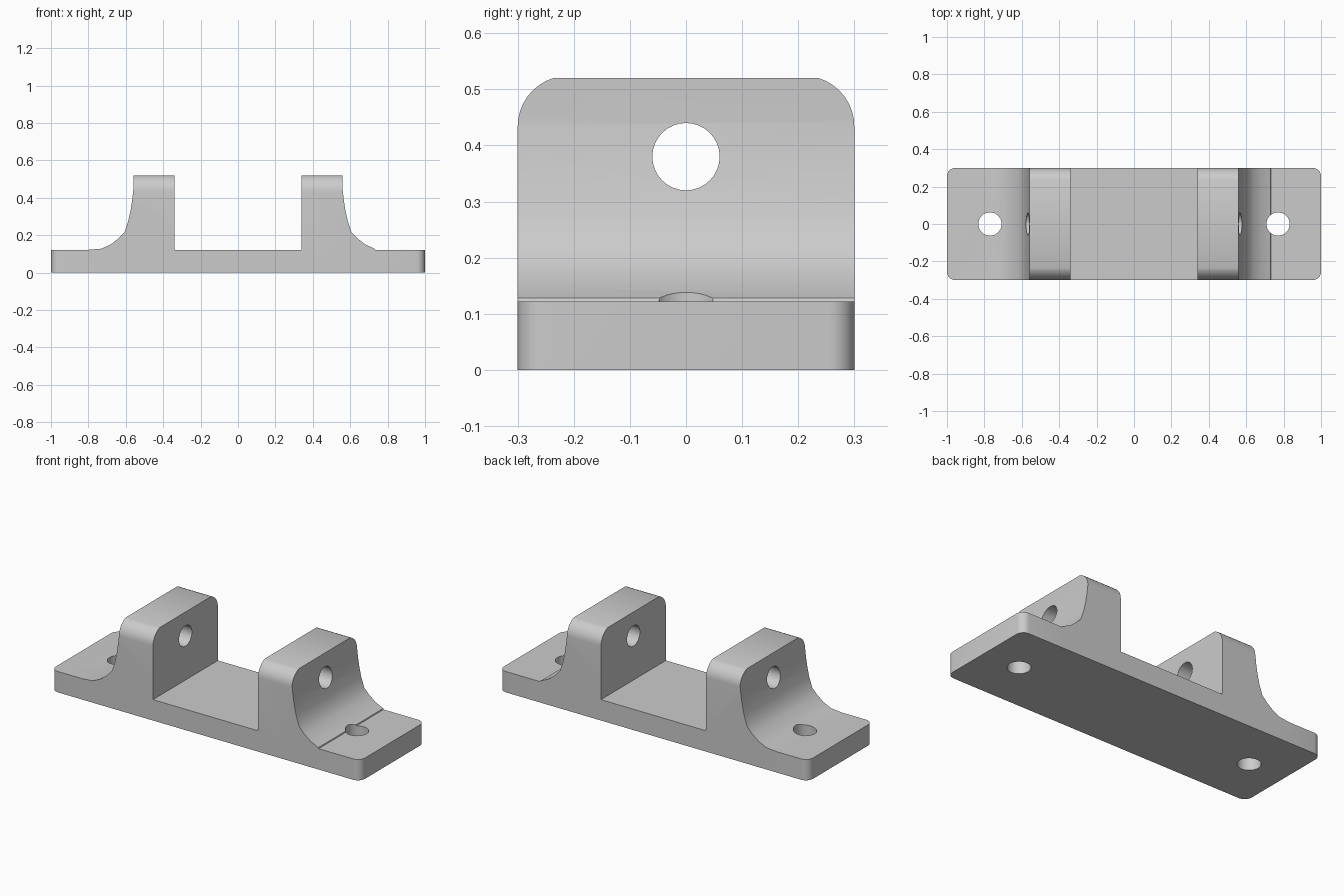
import bpy
import bmesh
import math
from mathutils import Vector

default = bpy.data.objects.get("Cube")
if default:
    bpy.data.objects.remove(default, do_unlink=True)

grey = bpy.data.materials.new("plain grey")
grey.use_nodes = True
colour = (0.6, 0.6, 0.6, 1)
grey.diffuse_color = colour
grey.node_tree.nodes["Principled BSDF"].inputs["Base Color"].default_value = colour


def prism(name, outline, depth):
    """Extrude a closed 3D outline along a vector."""
    bm = bmesh.new()
    face = bm.faces.new([bm.verts.new(p) for p in outline])
    new = bmesh.ops.extrude_face_region(bm, geom=[face])["geom"]
    bmesh.ops.translate(bm, vec=Vector(depth),
                        verts=[v for v in new if isinstance(v, bmesh.types.BMVert)])
    bmesh.ops.recalc_face_normals(bm, faces=bm.faces)
    mesh = bpy.data.meshes.new(name)
    bm.to_mesh(mesh)
    bm.free()
    mesh.materials.append(grey)
    obj = bpy.data.objects.new(name, mesh)
    bpy.context.collection.objects.link(obj)
    return obj


def arc(cx, cy, r, start, end, steps):
    angles = [math.radians(start + (end - start) * i / steps) for i in range(steps + 1)]
    return [(cx + r * math.cos(a), cy + r * math.sin(a)) for a in angles]


def carve(target, tool, operation):
    mod = target.modifiers.new(tool.name, "BOOLEAN")
    mod.operation, mod.object, mod.solver = operation, tool, "EXACT"
    bpy.context.view_layer.objects.active = target
    bpy.ops.object.modifier_apply(modifier=mod.name)
    bpy.data.objects.remove(tool, do_unlink=True)


# Side profile: base, two lugs and the curved outer flanks
flank = [(0.56, 0.52), (0.56, 0.44), (0.566, 0.386), (0.574, 0.335), (0.587, 0.275),
         (0.607, 0.216), (0.64, 0.182), (0.68, 0.151), (0.73, 0.128)]
right = [(0.34, 0.122), (0.34, 0.52)] + flank + [(0.732, 0.122), (1, 0.122), (1, 0)]
left = [(0.34, 0.122), (0.34, 0.52)] + flank + [(0.80, 0.122), (1, 0.122), (1, 0)]
profile = right + [(-x, z) for x, z in reversed(left)]
bracket = prism("mounting_bracket", [(x, -0.3, z) for x, z in profile], (0, 0.6, 0))

# Rounded shoulders of the lugs
shoulder = [p for p in arc(0.21, 0.434, 0.09, 0, 73, 8)]
outline = [(0.3, -0.1)] + shoulder + [(0.23, 0.6)]
outline += [(-y, z) for y, z in reversed(outline)]
carve(bracket, prism("lug_outline", [(-1.1, y, z) for y, z in outline], (2.2, 0, 0)),
      "INTERSECT")

# Rounded corners of the base
plan = []
for sx, sy, start in ((1, 1, 0), (-1, 1, 90), (-1, -1, 180), (1, -1, 270)):
    plan += arc(sx * 0.955, sy * 0.255, 0.045, start, start + 90, 6)
carve(bracket, prism("base_outline", [(x, y, -0.1) for x, y in plan], (0, 0, 0.8)),
      "INTERSECT")

# Screw holes through the base
for side in (-1, 1):
    ring = arc(side * 0.77, 0, 0.062, 0, 360, 32)[:-1]
    carve(bracket, prism("screw_hole", [(x, y, -0.1) for x, y in ring], (0, 0, 0.5)),
          "DIFFERENCE")

# Pin hole through both lugs
ring = arc(0, 0.38, 0.06, 0, 360, 32)[:-1]
carve(bracket, prism("pin_hole", [(-0.9, y, z) for y, z in ring], (1.8, 0, 0)), "DIFFERENCE")

bpy.ops.object.select_all(action="DESELECT")
bracket.select_set(True)
bpy.context.view_layer.objects.active = bracket
bpy.ops.object.shade_smooth_by_angle(angle=math.radians(30))
